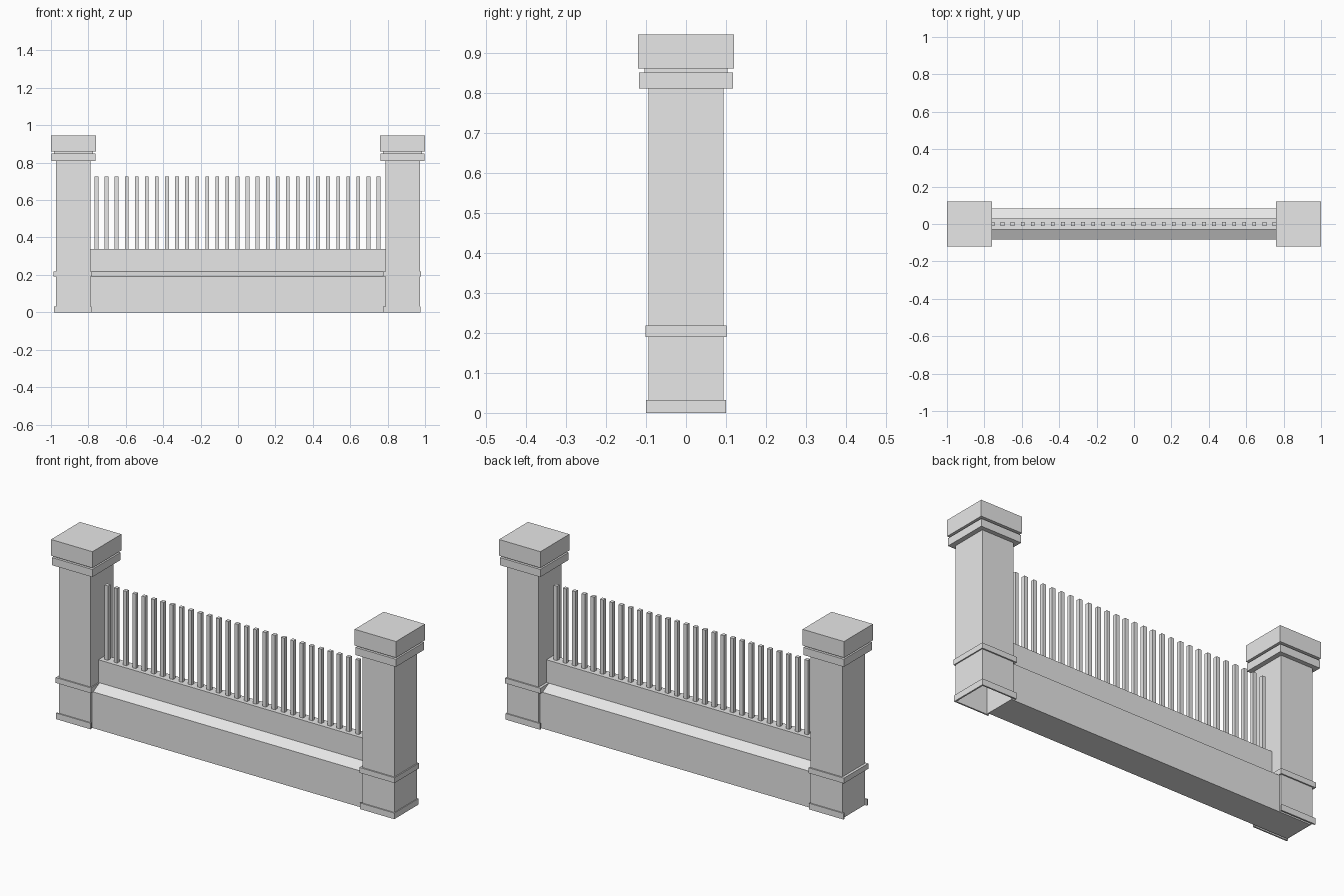
import bpy
import bmesh

cube = bpy.data.objects.get("Cube")
if cube:
    bpy.data.objects.remove(cube, do_unlink=True)

# Single stone colour
stone = bpy.data.materials.new("pale_grey_stone")
stone.use_nodes = True
grey = (0.8, 0.8, 0.8, 1)
stone.diffuse_color = grey
stone.node_tree.nodes["Principled BSDF"].inputs["Base Color"].default_value = grey


def finish(name, bm):
    bmesh.ops.recalc_face_normals(bm, faces=bm.faces)
    mesh = bpy.data.meshes.new(name)
    bm.to_mesh(mesh)
    bm.free()
    mesh.materials.append(stone)
    obj = bpy.data.objects.new(name, mesh)
    bpy.context.collection.objects.link(obj)
    return obj


def add_box(bm, x0, x1, y0, y1, z0, z1, open_bottom=False):
    verts = bmesh.ops.create_cube(bm, size=1)["verts"]
    for v in verts:
        v.co.x = x1 if v.co.x > 0 else x0
        v.co.y = y1 if v.co.y > 0 else y0
        v.co.z = z1 if v.co.z > 0 else z0
    if open_bottom:
        low = [f for f in bm.faces if all(abs(v.co.z - z0) < 1e-5 for v in f.verts)]
        bmesh.ops.delete(bm, geom=low, context="FACES_ONLY")


def block(name, cx, half_x, half_y, z0, z1, open_bottom=False):
    bm = bmesh.new()
    add_box(bm, cx - half_x, cx + half_x, -half_y, half_y, z0, z1, open_bottom)
    return finish(name, bm)


def plinth(name, cx, half, thick, height, outer_side):
    # Trim strips around the foot of a pillar
    bm = bmesh.new()
    x0, x1 = cx - half, cx + half
    add_box(bm, x0, x1, -half, -half + thick, 0, height)
    add_box(bm, x0, x1, half - thick, half, 0, height)
    inner = half - thick
    if outer_side:
        add_box(bm, x1 - thick, x1, -inner, inner, 0, height)
    return finish(name, bm)


# Pillars with trim and stacked caps
for side, sx in (("left", 1), ("right", -1)):
    cx = 0.88 * sx
    trim_x = cx - 0.004
    block(side + "_pillar_shaft", cx, 0.092, 0.094, 0, 0.81, open_bottom=True)
    plinth(side + "_pillar_plinth", trim_x, 0.1, 0.008, 0.032, sx > 0)
    block(side + "_pillar_band", trim_x, 0.102, 0.101, 0.19, 0.218)
    block(side + "_pillar_collar", cx, 0.117, 0.117, 0.81, 0.85)
    block(side + "_pillar_neck", cx, 0.104, 0.104, 0.85, 0.86)
    block(side + "_pillar_cap", cx, 0.12, 0.12, 0.86, 0.945)

# Wall: wide base, sloped ledges and a narrow upper part
half_profile = [(0.082, 0), (0.082, 0.19), (0.03, 0.218), (0.03, 0.337)]
profile = half_profile + [(-y, z) for y, z in reversed(half_profile)]
bm = bmesh.new()
face = bm.faces.new([bm.verts.new((-0.97, y, z)) for y, z in profile])
ext = bmesh.ops.extrude_face_region(bm, geom=[face])["geom"]
moved = [v for v in ext if isinstance(v, bmesh.types.BMVert)]
bmesh.ops.translate(bm, verts=moved, vec=(1.76, 0, 0))
if not face.is_valid or len(bm.faces) < len(profile) + 2:
    bm.faces.new([v for v in bm.verts if v.co.x < -0.9])
finish("low_wall", bm)

# Row of fence pickets
count = 29
bm = bmesh.new()
for i in range(count):
    x = -0.757 + 1.508 * i / (count - 1)
    add_box(bm, x - 0.01, x + 0.01, -0.01, 0.01, 0.33, 0.727)
finish("fence_pickets", bm)
